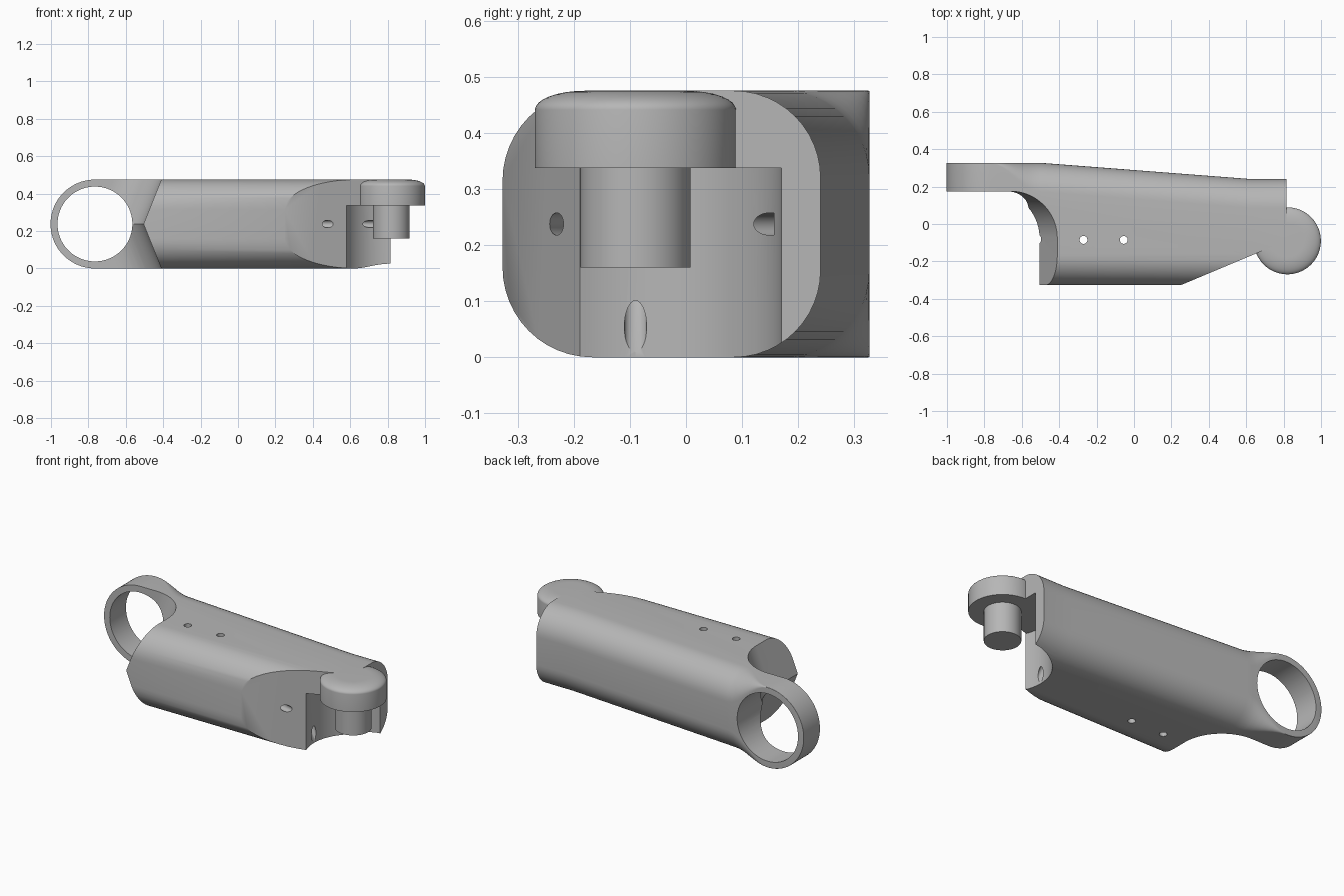
import bpy, bmesh
from math import sin, cos, pi, sqrt, radians
from mathutils import Vector

cube = bpy.data.objects.get("Cube")
if cube:
    bpy.data.objects.remove(cube)

grey = bpy.data.materials.new("plain_grey")
grey.use_nodes = True
grey.diffuse_color = (0.47, 0.47, 0.47, 1)
grey.node_tree.nodes["Principled BSDF"].inputs["Base Color"].default_value = grey.diffuse_color

MID = 0.2375          # half the height, and the ring radius
RING_X = -0.765
KNOB = (0.82, -0.09)


def loft(name, rings):
    """Closed solid skinned through equal-length point rings."""
    bm = bmesh.new()
    rows = [[bm.verts.new(p) for p in ring] for ring in rings]
    n = len(rows[0])
    for a, b in zip(rows, rows[1:]):
        for i in range(n):
            j = (i + 1) % n
            bm.faces.new((a[i], a[j], b[j], b[i]))
    bm.faces.new(rows[0])
    bm.faces.new(rows[-1])
    bmesh.ops.recalc_face_normals(bm, faces=bm.faces)
    mesh = bpy.data.meshes.new(name)
    bm.to_mesh(mesh)
    bm.free()
    mesh.materials.append(grey)
    ob = bpy.data.objects.new(name, mesh)
    bpy.context.collection.objects.link(ob)
    return ob


def rod(name, start, end, radius, sides=32):
    start, end = Vector(start), Vector(end)
    turn = (end - start).to_track_quat('Z', 'Y')
    circle = [turn @ Vector((radius * cos(2 * pi * i / sides),
                             radius * sin(2 * pi * i / sides), 0)) for i in range(sides)]
    return loft(name, [[p + c for c in circle] for p in (start, end)])


def smooth(ob):
    bpy.ops.object.select_all(action='DESELECT')
    ob.select_set(True)
    bpy.context.view_layer.objects.active = ob
    bpy.ops.object.shade_smooth_by_angle(angle=radians(30))


# Arm body: rounded section swept along x, with square edges around the ring
def section(x, back, half, r_back, r_front=0.16, steps=12):
    r_back, r_front = min(r_back, half * 0.9), min(r_front, half * 0.9)
    front = -0.327
    corners = [(back - r_back, half - r_back, r_back, 0),
               (front + r_front, half - r_front, r_front, pi / 2),
               (front + r_front, r_front - half, r_front, pi),
               (back - r_back, r_back - half, r_back, 1.5 * pi)]
    return [(x, y + r * cos(a + k * pi / 2 / steps), MID + z + r * sin(a + k * pi / 2 / steps))
            for y, z, r, a in corners for k in range(steps + 1)]


rings = []
for i in range(1, 21):                      # round nose of the ring
    a = radians(4.5 * i)
    rings.append(section(RING_X - MID * cos(a), 0.327, MID * sin(a), 0.002))
for i in range(1, 9):                       # edge rounding grows into the arm
    t = i / 8
    rings.append(section(RING_X + 0.265 * t, 0.327, MID, 0.002 + 0.153 * t * t * (3 - 2 * t)))
rings.append(section(0.63, 0.24, MID, 0.155))
rings.append(section(0.815, 0.24, MID, 0.155))
body = loft("arm_body", rings)

# Pointed end face with a concave fillet running into the ring
outline = [(-1.3, 0.175)]
outline += [(-0.66 + 0.25 * sin(a), -0.075 + 0.25 * cos(a))
            for a in (pi / 2 * k / 20 for k in range(21))]
outline += [(-0.41, -0.6), (-1.3, -0.6)]
layers = []
for z in (-0.05, MID, 2 * MID + 0.05):
    shift = -0.095 * (1 - abs(z - MID) / MID)
    layers.append([(x + shift, y, z) for x, y in outline])
cutters = [loft("end_cutter", layers)]

# Slanted front face
slant = [(0.0, -0.327 - 0.25 * 0.42), (1.2, -0.327 + 0.95 * 0.42), (1.2, -0.7), (0.0, -0.7)]
cutters.append(loft("slant_cutter", [[(x, y, z) for x, y in slant] for z in (-0.1, 0.6)]))

# Ring bore, knuckle pocket, bolt holes and channels
cutters += [
    rod("ring_bore", (RING_X, -0.1, MID), (RING_X, 0.5, MID), 0.2, 96),
    rod("knuckle_pocket", (*KNOB, -0.1), (*KNOB, 0.337), 0.26, 96),
    rod("long_channel", (0.74, 0.155, MID), (-0.65, -0.11, MID), 0.02),
    rod("slant_hole", (0.58, -0.26, MID), (0.3, -0.178, MID), 0.02),
    rod("lower_channel", (0.584, -0.09, 0.006), (0.48, -0.09, 0.22), 0.02),
]
for x in (-0.27, -0.055):
    cutters.append(rod("bolt_hole", (x, -0.085, -0.1), (x, -0.085, 0.6), 0.021))

for cutter in cutters:
    mod = body.modifiers.new(cutter.name, 'BOOLEAN')
    mod.operation = 'DIFFERENCE'
    mod.solver = 'EXACT'
    mod.object = cutter
bpy.context.view_layer.update()
carved = bpy.data.meshes.new_from_object(body.evaluated_get(bpy.context.evaluated_depsgraph_get()))
body.modifiers.clear()
body.data = carved
for cutter in cutters:
    bpy.data.objects.remove(cutter)
smooth(body)

# Knuckle: domed disc with a pin below
profile = [(0.098, 0.16), (0.098, 0.337), (0.179, 0.337)]
profile += [(0.09 + 0.089 * cos(a), 0.441 + 0.034 * sin(a))
            for a in (pi / 2 * k / 12 for k in range(13))]
knuckle = loft("knuckle", [[(KNOB[0] + r * cos(2 * pi * i / 96), KNOB[1] + r * sin(2 * pi * i / 96), z)
                            for i in range(96)] for r, z in profile])
smooth(knuckle)
